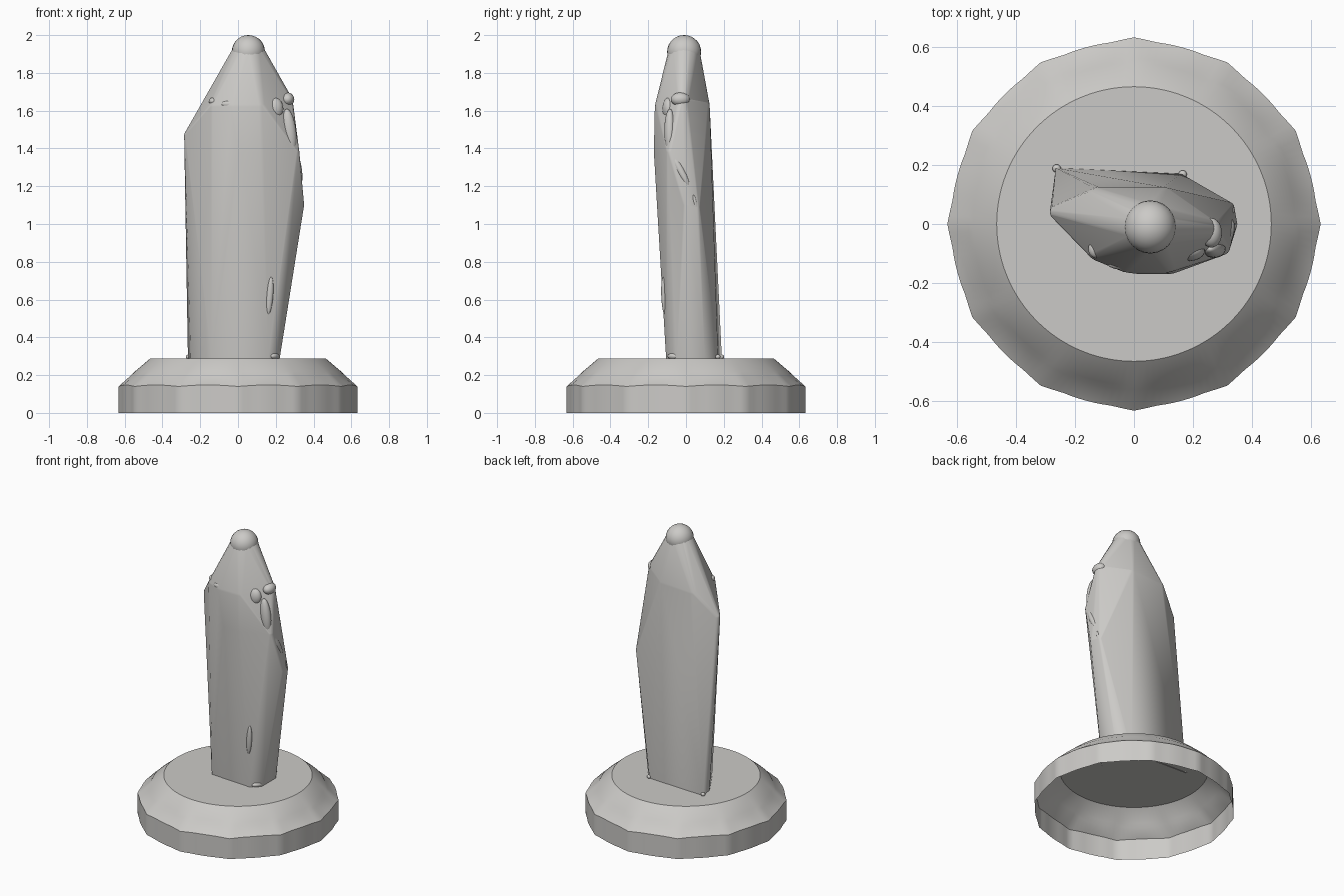
import bpy, bmesh
from math import sin, cos, pi
from mathutils import Vector

cube = bpy.data.objects.get("Cube")
if cube:
    bpy.data.objects.remove(cube, do_unlink=True)

stone = bpy.data.materials.new("light grey")
stone.use_nodes = True
stone.diffuse_color = (0.6, 0.59, 0.57, 1)
stone.node_tree.nodes["Principled BSDF"].inputs["Base Color"].default_value = (0.6, 0.59, 0.57, 1)


def finish(bm, name, angle):
    bmesh.ops.recalc_face_normals(bm, faces=bm.faces)
    mesh = bpy.data.meshes.new(name)
    bm.to_mesh(mesh)
    bm.free()
    ob = bpy.data.objects.new(name, mesh)
    bpy.context.collection.objects.link(ob)
    mesh.materials.append(stone)
    bpy.ops.object.select_all(action='DESELECT')
    ob.select_set(True)
    bpy.context.view_layer.objects.active = ob
    bpy.ops.object.shade_smooth_by_angle(angle=angle)
    return ob


def ellipsoid(name, centre, size, direction=(0, 0, 1)):
    """Ball stretched by size, with its local z turned along direction."""
    bm = bmesh.new()
    bmesh.ops.create_uvsphere(bm, u_segments=24, v_segments=14, radius=1)
    turn = Vector((0, 0, 1)).rotation_difference(Vector(direction).normalized())
    for v in bm.verts:
        v.co = turn @ (v.co * Vector(size)) + Vector(centre)
    return finish(bm, name, pi / 3)


def limb(name, a, b, radius):
    a, b = Vector(a), Vector(b)
    ellipsoid(name, (a + b) / 2, (radius, radius, (b - a).length / 2 + radius / 2), b - a)


# Hollow plinth: a fluted rim, a scalloped step and a bevelled flat top
SEG, FLUTES = 144, 12
bm = bmesh.new()
rings = []
profile = [(0.632, 0), (0.632, 0.14), (0.56, 0.205), (0.545, 0.22), (0.465, 0.288)]
for level, (radius, height) in enumerate(profile):
    ring = []
    for i in range(SEG):
        a = 2 * pi * i / SEG
        bay = abs(sin(a * FLUTES / 2))
        r, z = radius, height
        if level < 2:
            r -= 0.012 * min(1, bay * 1.5)
        if level == 1:
            z += 0.008 * bay
        if level == 2:
            z -= 0.012 * bay
        ring.append(bm.verts.new((r * cos(a), r * sin(a), z)))
    rings.append(ring)
for low, high in zip(rings, rings[1:]):
    for i in range(SEG):
        j = (i + 1) % SEG
        bm.faces.new((low[i], low[j], high[j], high[i]))
bm.faces.new(rings[-1])
finish(bm, "plinth", 0.45)

# Wrapped body: a tight skin stretched over the feet, hands, shoulders and head
feet = [(-0.265, 0.19), (0.16, 0.17), (0.22, 0.1), (0.22, -0.05),
        (0.16, -0.105), (-0.14, -0.085), (-0.25, 0.1)]
knobs = [
    (-0.26, 0.04, 1.47, 0.025),   # raised elbow
    (-0.12, -0.09, 1.62, 0.035),  # shoulders and chest
    (-0.02, -0.12, 1.62, 0.045),
    (0.11, -0.12, 1.62, 0.045),
    (0.02, -0.125, 1.38, 0.045),
    (0.12, -0.125, 1.38, 0.045),
    (0.25, -0.02, 1.65, 0.04),
    (-0.12, 0.085, 1.62, 0.04),   # back
    (0.1, 0.085, 1.63, 0.04),
    (0.3, -0.08, 1.38, 0.025),    # elbow
    (0.33, 0.0, 1.1, 0.02),       # hand
    (0.32, 0.055, 1.09, 0.02),
    (0.055, -0.01, 1.905, 0.084)  # head
]
bm = bmesh.new()
for x, y in feet:
    bm.verts.new((x, y, 0.284))
for x, y, z, r in knobs:
    part = bmesh.ops.create_uvsphere(bm, u_segments=16, v_segments=10, radius=r)
    bmesh.ops.translate(bm, verts=part["verts"], vec=(x, y, z))
bm.faces.ensure_lookup_table()
bmesh.ops.delete(bm, geom=bm.faces[:], context='FACES_ONLY')
bmesh.ops.delete(bm, geom=bm.edges[:], context='EDGES_FACES')
hull = bmesh.ops.convex_hull(bm, input=bm.verts[:])
loose = [v for v in bm.verts if not v.link_faces]
bmesh.ops.delete(bm, geom=loose, context='VERTS')
finish(bm, "wrapped_body", 0.9)

# Head showing through the top of the skin
ellipsoid("head", (0.055, -0.01, 1.912), (0.088, 0.09, 0.088))

# Left arm
ellipsoid("left_shoulder", (0.262, -0.03, 1.66), (0.036, 0.05, 0.036))
ellipsoid("left_sleeve", (0.19, -0.09, 1.61), (0.05, 0.035, 0.06))
ellipsoid("left_upper_arm", (0.272, -0.085, 1.49), (0.036, 0.03, 0.12), (0.12, 0, -1))
limb("left_forearm", (0.305, -0.075, 1.37), (0.327, 0.01, 1.21), 0.022)
for n in range(3):
    y = 0.02 * n
    limb("left_finger_%d" % (n + 1), (0.334, y, 1.15), (0.332, y + 0.015, 1.08), 0.009)

# Right arm
limb("right_upper_arm", (-0.15, 0.06, 1.61), (-0.265, 0.045, 1.48), 0.02)
ellipsoid("right_shoulder", (-0.13, -0.085, 1.65), (0.025, 0.03, 0.02))

# Chest, knee and toes pressing through the skin
ellipsoid("collar", (-0.02, -0.135, 1.635), (0.07, 0.022, 0.022))
ellipsoid("left_knee", (0.168, -0.117, 0.62), (0.018, 0.014, 0.1), (0.08, -0.04, 1))
limb("left_toe", (0.18, -0.09, 0.3), (0.21, -0.05, 0.3), 0.016)
for name, x, y in (("right_heel", -0.262, 0.188), ("left_heel", 0.165, 0.168)):
    ellipsoid(name, (x, y, 0.297), (0.014, 0.014, 0.012))
